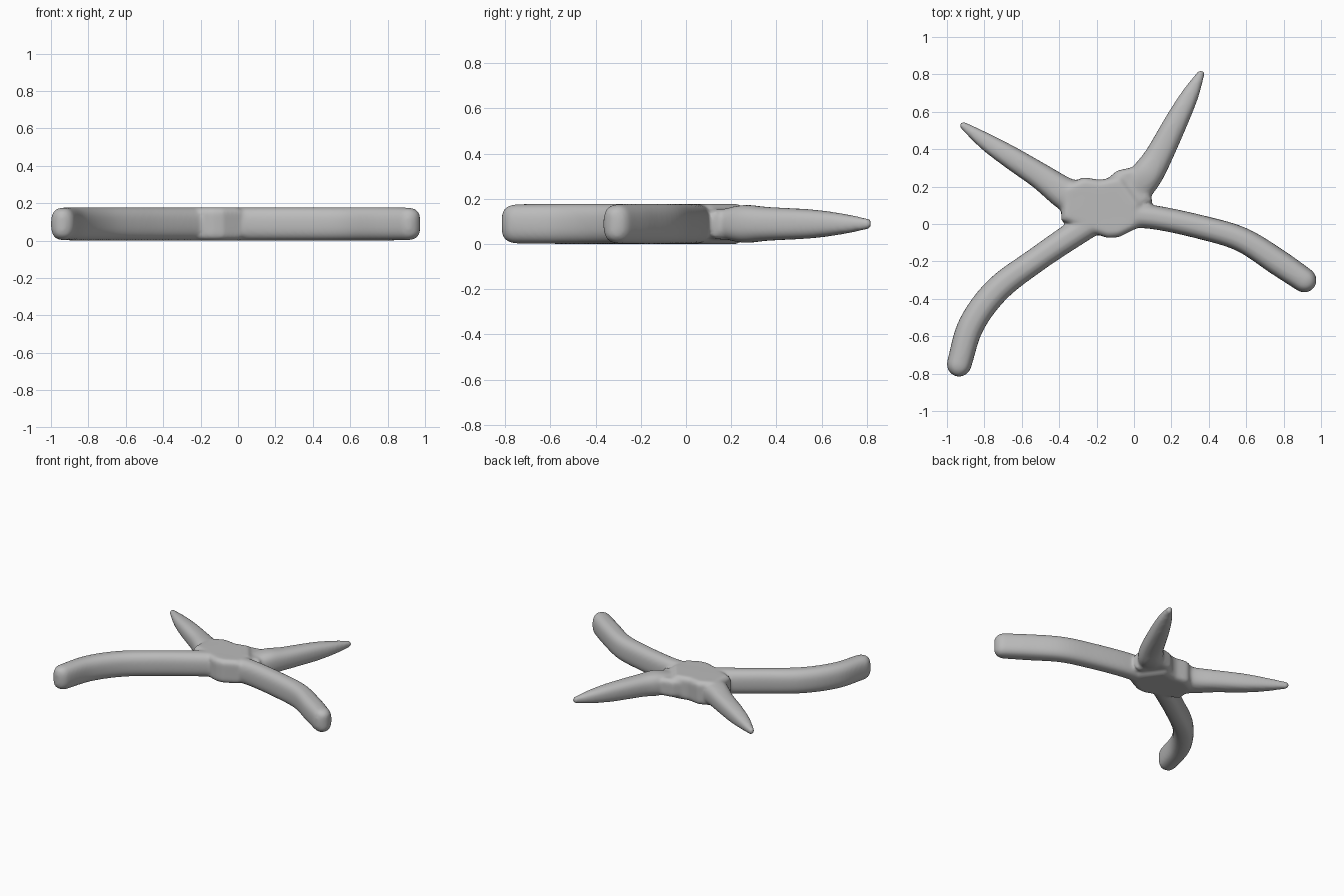
import bpy, bmesh, math
from mathutils import Vector

cube = bpy.data.objects.get("Cube")
if cube:
    bpy.data.objects.remove(cube)

MID = 0.089      # height of the centre plane
SIDES = 32

grey = bpy.data.materials.new("plain grey")
grey.use_nodes = True
grey.diffuse_color = (0.5, 0.5, 0.5, 1)
grey.node_tree.nodes["Principled BSDF"].inputs["Base Color"].default_value = (0.5, 0.5, 0.5, 1)


def spline(points, steps=6):
    """Smooth curve through (x, y, half width, half height) points."""
    pts = [Vector(p) for p in points]
    pts = [2 * pts[0] - pts[1]] + pts + [2 * pts[-1] - pts[-2]]
    out = []
    for a, b, c, d in zip(pts, pts[1:], pts[2:], pts[3:]):
        for i in range(steps):
            t = i / steps
            out.append(0.5 * (2 * b + (c - a) * t + (2 * a - 5 * b + 4 * c - d) * t ** 2
                              + (3 * b - a - 3 * c + d) * t ** 3))
    return out + [pts[-2]]


def add_limb(bm, points):
    """Tube with a rounded-box section and a domed end."""
    path = spline(points)
    rings = []
    for i, p in enumerate(path):
        way = path[min(i + 1, len(path) - 1)] - path[max(i - 1, 0)]
        rings.append((p.x, p.y, p.z, p.w, Vector((way.x, way.y)).normalized()))
    x, y, w, h, way = rings[-1]
    for i in range(1, 7):
        a = math.radians(14 * i)
        rings.append((x + way.x * w * math.sin(a), y + way.y * w * math.sin(a),
                      w * math.cos(a), h - w * 0.75 * (1 - math.cos(a)), way))
    loops = []
    for x, y, w, h, way in rings:
        loop = []
        for k in range(SIDES):
            a = math.tau * k / SIDES
            c, s = [math.copysign(abs(v) ** 0.78, v) for v in (math.cos(a), math.sin(a))]
            loop.append(bm.verts.new((x - way.y * w * c, y + way.x * w * c, MID + h * s)))
        loops.append(loop)
    for lo, hi in zip(loops, loops[1:]):
        for k in range(SIDES):
            n = (k + 1) % SIDES
            bm.faces.new((lo[k], lo[n], hi[n], hi[k]))
    bm.faces.new(loops[0][::-1])
    bm.faces.new(loops[-1])


def add_hub(bm, outline, bottom, top, soft):
    """Flat plate whose rims are rounded off."""
    part = bmesh.new()
    base = part.faces.new([part.verts.new((x, y, bottom)) for x, y in outline])
    up = bmesh.ops.extrude_face_region(part, geom=[base])["geom"]
    bmesh.ops.translate(part, vec=(0, 0, top - bottom),
                        verts=[g for g in up if isinstance(g, bmesh.types.BMVert)])
    rims = [e for e in part.edges if abs(e.verts[0].co.z - e.verts[1].co.z) < 0.001]
    bmesh.ops.bevel(part, geom=rims, offset=soft, segments=4, profile=0.5, affect='EDGES')
    bmesh.ops.recalc_face_normals(part, faces=part.faces)
    temp = bpy.data.meshes.new("hub")
    part.to_mesh(temp)
    part.free()
    bm.from_mesh(temp)
    bpy.data.meshes.remove(temp)


bm = bmesh.new()

# Long blunt front limbs
add_limb(bm, [(-0.17, 0.04, 0.07, 0.089), (-0.30, -0.04, 0.07, 0.089),
              (-0.52, -0.19, 0.066, 0.089), (-0.73, -0.35, 0.07, 0.089),
              (-0.87, -0.54, 0.07, 0.089), (-0.935, -0.75, 0.066, 0.087)])
add_limb(bm, [(-0.12, 0.05, 0.07, 0.089), (0.10, 0.037, 0.064, 0.089),
              (0.37, -0.02, 0.064, 0.089), (0.58, -0.085, 0.066, 0.089),
              (0.77, -0.205, 0.07, 0.089), (0.91, -0.30, 0.066, 0.087)])

# Pointed back limbs, tapering in both directions
add_limb(bm, [(0.015, 0.19, 0.085, 0.07), (0.07, 0.265, 0.085, 0.084),
              (0.13, 0.36, 0.074, 0.075), (0.23, 0.555, 0.061, 0.064),
              (0.30, 0.69, 0.046, 0.046), (0.357, 0.802, 0.021, 0.024)])
add_limb(bm, [(-0.30, 0.13, 0.10, 0.088), (-0.38, 0.17, 0.085, 0.084),
              (-0.50, 0.255, 0.07, 0.073), (-0.66, 0.357, 0.06, 0.063),
              (-0.79, 0.44, 0.046, 0.046), (-0.913, 0.526, 0.021, 0.024)])

# Flat central body and the bridge to the back left limb
add_hub(bm, [(-0.39, 0.02), (-0.38, 0.20), (-0.27, 0.25), (-0.18, 0.235), (-0.07, 0.26),
             (0.04, 0.11), (0.02, -0.02), (-0.08, -0.07), (-0.14, -0.075), (-0.24, -0.04)],
        0.0, 2 * MID, 0.035)
add_hub(bm, [(-0.18, 0.21), (-0.09, 0.285), (0.0, 0.305), (0.06, 0.22), (0.10, 0.12),
             (0.0, 0.08)], 0.02, 0.155, 0.03)

mesh = bpy.data.meshes.new("branching_body")
bmesh.ops.recalc_face_normals(bm, faces=bm.faces)
bm.to_mesh(mesh)
bm.free()
body = bpy.data.objects.new("branching_body", mesh)
bpy.context.scene.collection.objects.link(body)
mesh.materials.append(grey)

# Fuse the parts into one soft skin
fuse = body.modifiers.new("fuse", 'REMESH')
fuse.mode = 'VOXEL'
fuse.voxel_size = 0.011
fuse.use_smooth_shade = True
soften = body.modifiers.new("soften", 'SMOOTH')
soften.factor = 0.5
soften.iterations = 8
for poly in mesh.polygons:
    poly.use_smooth = True
